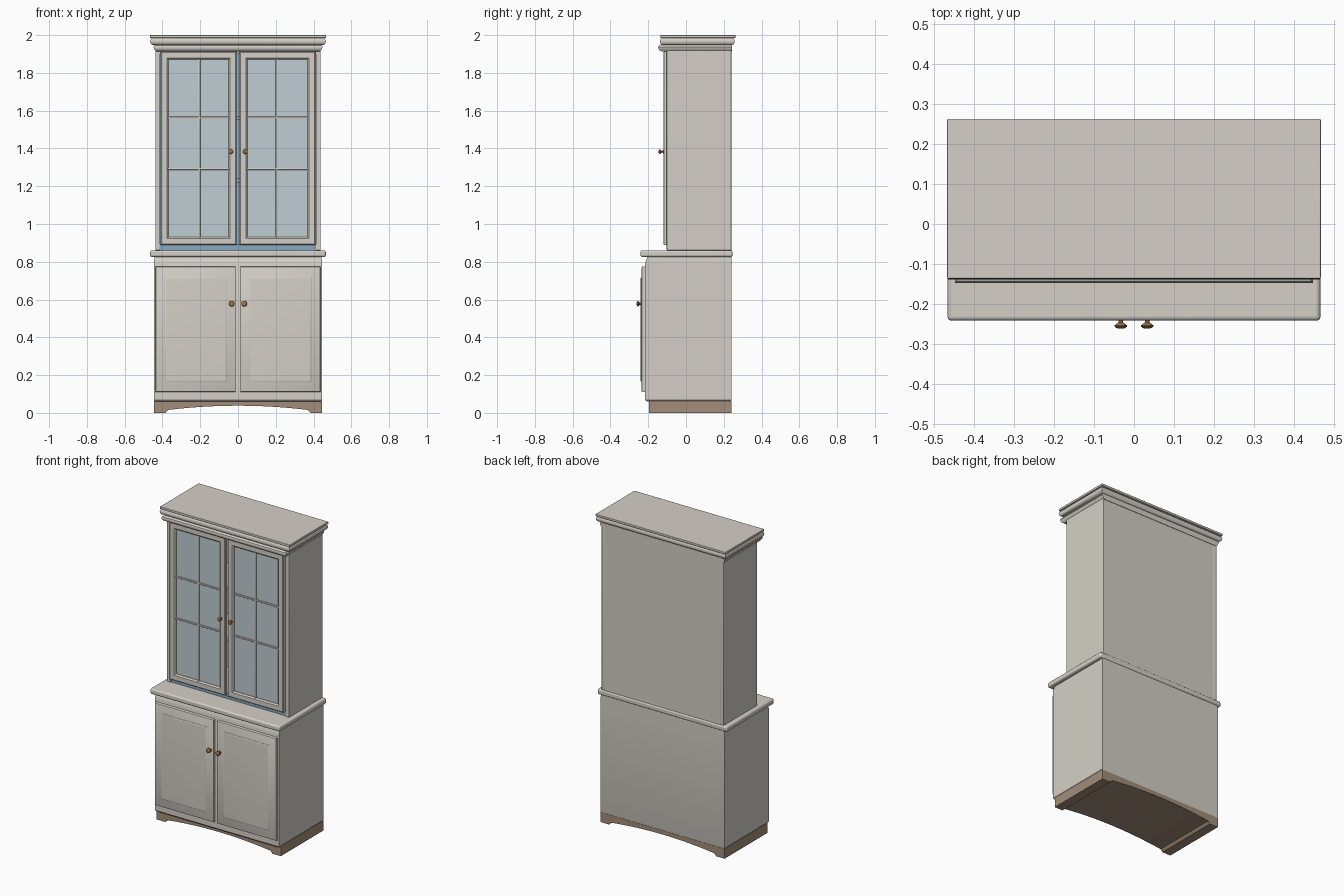
import bpy, bmesh, math

if "Cube" in bpy.data.objects:
    bpy.data.objects.remove(bpy.data.objects["Cube"])


def material(name, rgb):
    m = bpy.data.materials.new(name)
    m.diffuse_color = (*rgb, 1)
    m.use_nodes = True
    m.node_tree.nodes["Principled BSDF"].inputs["Base Color"].default_value = m.diffuse_color
    return m


CREAM = material("cream_paint", (0.66, 0.63, 0.57))
TAN = material("plinth_wood", (0.36, 0.27, 0.19))
BLUE = material("interior_blue", (0.25, 0.40, 0.54))
GLASS = material("glass_pane", (0.52, 0.61, 0.64))
BRONZE = material("bronze", (0.32, 0.17, 0.07))


def finish(name, bm, mat, bevel=0):
    bmesh.ops.recalc_face_normals(bm, faces=bm.faces)
    me = bpy.data.meshes.new(name)
    bm.to_mesh(me)
    bm.free()
    ob = bpy.data.objects.new(name, me)
    bpy.context.collection.objects.link(ob)
    me.materials.append(mat)
    if bevel:
        b = ob.modifiers.new("bevel", 'BEVEL')
        b.width, b.segments = bevel, 3
    for o in bpy.context.selected_objects:
        o.select_set(False)
    ob.select_set(True)
    bpy.context.view_layer.objects.active = ob
    bpy.ops.object.shade_smooth_by_angle(angle=math.radians(35))
    return ob


def box(name, x, y, z, mat=CREAM, bevel=0):
    bm = bmesh.new()
    bmesh.ops.create_cube(bm, size=1)
    for v in bm.verts:
        v.co = [r[0] + (c + 0.5) * (r[1] - r[0]) for c, r in zip(v.co, (x, y, z))]
    return finish(name, bm, mat, bevel)


def loft(name, loops, mat=CREAM, closed=False):
    """Skin a series of four-cornered loops; closed joins last to first."""
    bm = bmesh.new()
    rows = [[bm.verts.new(p) for p in lp] for lp in loops]
    pairs = list(zip(rows, rows[1:])) + ([(rows[-1], rows[0])] if closed else [])
    for a, b in pairs:
        for i in range(4):
            j = (i + 1) % 4
            bm.faces.new((a[i], a[j], b[j], b[i]))
    if not closed:
        bm.faces.new(rows[0])
        bm.faces.new(rows[-1])
    return finish(name, bm, mat)


def flat_rect(hx, y0, y1, z):
    return [(-hx, y0, z), (hx, y0, z), (hx, y1, z), (-hx, y1, z)]


def door_rect(x, z, inset, y):
    (a, b), (c, d) = x, z
    return [(a + inset, y, c + inset), (b - inset, y, c + inset),
            (b - inset, y, d - inset), (a + inset, y, d - inset)]


def knob(name, x, y, z, r, length):
    prof = [(0.75, 0), (0.75, 0.08), (0.4, 0.2), (0.35, 0.4), (0.7, 0.55),
            (1, 0.68), (1, 0.8), (0.75, 0.93), (0.35, 1)]
    n, bm = 20, bmesh.new()
    rows = [[bm.verts.new((x + r * k * math.cos(2 * math.pi * i / n), y - length * t,
                           z + r * k * math.sin(2 * math.pi * i / n))) for i in range(n)]
            for k, t in prof]
    for a, b in zip(rows, rows[1:]):
        for i in range(n):
            j = (i + 1) % n
            bm.faces.new((a[i], a[j], b[j], b[i]))
    bm.faces.new(rows[0])
    bm.faces.new(rows[-1])
    finish(name, bm, BRONZE)


# plinth with a shallow arch cut through from front to back
arch = [(-0.445, 0.064), (-0.445, 0), (-0.385, 0), (-0.37, 0.016)]
arch += [(0.35 * i / 8, 0.018 + 0.02 * (1 - (i / 8) ** 2)) for i in range(-8, 9)]
arch += [(0.37, 0.016), (0.385, 0), (0.445, 0), (0.445, 0.064)]
bm = bmesh.new()
face = bm.faces.new([bm.verts.new((x, -0.197, z)) for x, z in arch])
ext = bmesh.ops.extrude_face_region(bm, geom=[face])
for v in ext["geom"]:
    if isinstance(v, bmesh.types.BMVert):
        v.co.y = 0.24
finish("arched_plinth", bm, TAN)

# lower cabinet, with a slight slope under the worktop
loft("lower_cabinet", [flat_rect(0.439, -0.209, 0.237, 0.06), flat_rect(0.445, -0.216, 0.24, 0.068),
                       flat_rect(0.445, -0.216, 0.24, 0.79), flat_rect(0.445, -0.212, 0.24, 0.805),
                       flat_rect(0.441, -0.203, 0.24, 0.828)])
box("worktop", (-0.465, 0.465), (-0.241, 0.246), (0.826, 0.861), CREAM, 0.010)

# upper cabinet: open-fronted case with blue interior
for s, side in ((-1, "left"), (1, "right")):
    xs = sorted((s * 0.412, s * 0.438))
    box("upper_side_" + side, xs, (-0.102, 0.24), (0.86, 1.925), CREAM, 0.003)
    box("interior_lining_" + side, sorted((s * 0.405, s * 0.4125)), (-0.08, 0.215), (0.861, 1.9), BLUE)
box("upper_back", (-0.413, 0.413), (0.222, 0.24), (0.86, 1.925))
box("interior_back", (-0.412, 0.412), (0.21, 0.223), (0.861, 1.9), BLUE)
box("upper_top_rail", (-0.413, 0.413), (-0.098, 0.223), (1.9, 1.925))
box("interior_bottom_rail", (-0.413, 0.413), (-0.095, 0.21), (0.86, 0.893), BLUE)
for i, z in enumerate((1.22, 1.55)):
    box(f"shelf_{i + 1}", (-0.406, 0.406), (-0.07, 0.212), (z, z + 0.02), BLUE)

# doors, left and right
for s, side in ((-1, "left"), (1, "right")):
    # lower raised-panel door
    x, z = sorted((s * 0.012, s * 0.436)), (0.11, 0.775)
    loft("lower_door_" + side, [door_rect(x, z, i, y) for i, y in
                                ((0, -0.214), (0, -0.229), (0.002, -0.233), (0.006, -0.235))])
    x, z = sorted((s * 0.058, s * 0.388)), (0.165, 0.718)
    loft("lower_door_panel_" + side, [door_rect(x, z, i, y) for i, y in
                                      ((0, -0.23), (0, -0.237), (0.003, -0.2395), (0.008, -0.24))])
    knob("lower_knob_" + side, s * 0.033, -0.235, 0.578, 0.0155, 0.026)

    # upper glazed door: frame with a stepped inner edge
    x, z = sorted((s * 0.008, s * 0.409)), (0.89, 1.912)
    prof = [(0, -0.1), (0, -0.116), (0.004, -0.12), (0.034, -0.12), (0.038, -0.116),
            (0.042, -0.112), (0.042, -0.1)]
    loft("upper_door_frame_" + side, [door_rect(x, z, i, y) for i, y in prof], closed=True)
    box("glass_" + side, sorted((s * 0.045, s * 0.372)), (-0.108, -0.104), (0.925, 1.877), GLASS)
    cx = s * 0.2045
    box("vertical_glazing_bar_" + side, (cx - 0.005, cx + 0.005), (-0.115, -0.1), (0.925, 1.877), CREAM, 0.002)
    for i, h in enumerate((1.292, 1.563)):
        box(f"glazing_bar_{side}_{i + 1}", sorted((s * 0.045, s * 0.372)), (-0.115, -0.1),
            (h - 0.005, h + 0.005), CREAM, 0.002)
    knob("upper_knob_" + side, s * 0.038, -0.119, 1.383, 0.0125, 0.026)

# crown: lower moulding, rounded middle, thin top board
loft("crown_lower_moulding", [flat_rect(hx, y0, 0.243, z) for hx, y0, z in
                              ((0.432, -0.125, 1.912), (0.438, -0.138, 1.918), (0.444, -0.145, 1.926),
                               (0.447, -0.147, 1.936), (0.444, -0.144, 1.944), (0.436, -0.13, 1.951))])
mid = [(math.cos(a), math.sin(a)) for a in [math.radians(d) for d in range(-80, 81, 20)]]
loft("crown_middle_moulding", [flat_rect(0.447 + 0.018 * c, -0.12 - 0.018 * c, 0.24 + 0.018 * c,
                                         1.967 + 0.02 * s) for c, s in mid])
box("crown_top_board", (-0.466, 0.466), (-0.136, 0.262), (1.985, 2.0), CREAM, 0.003)
